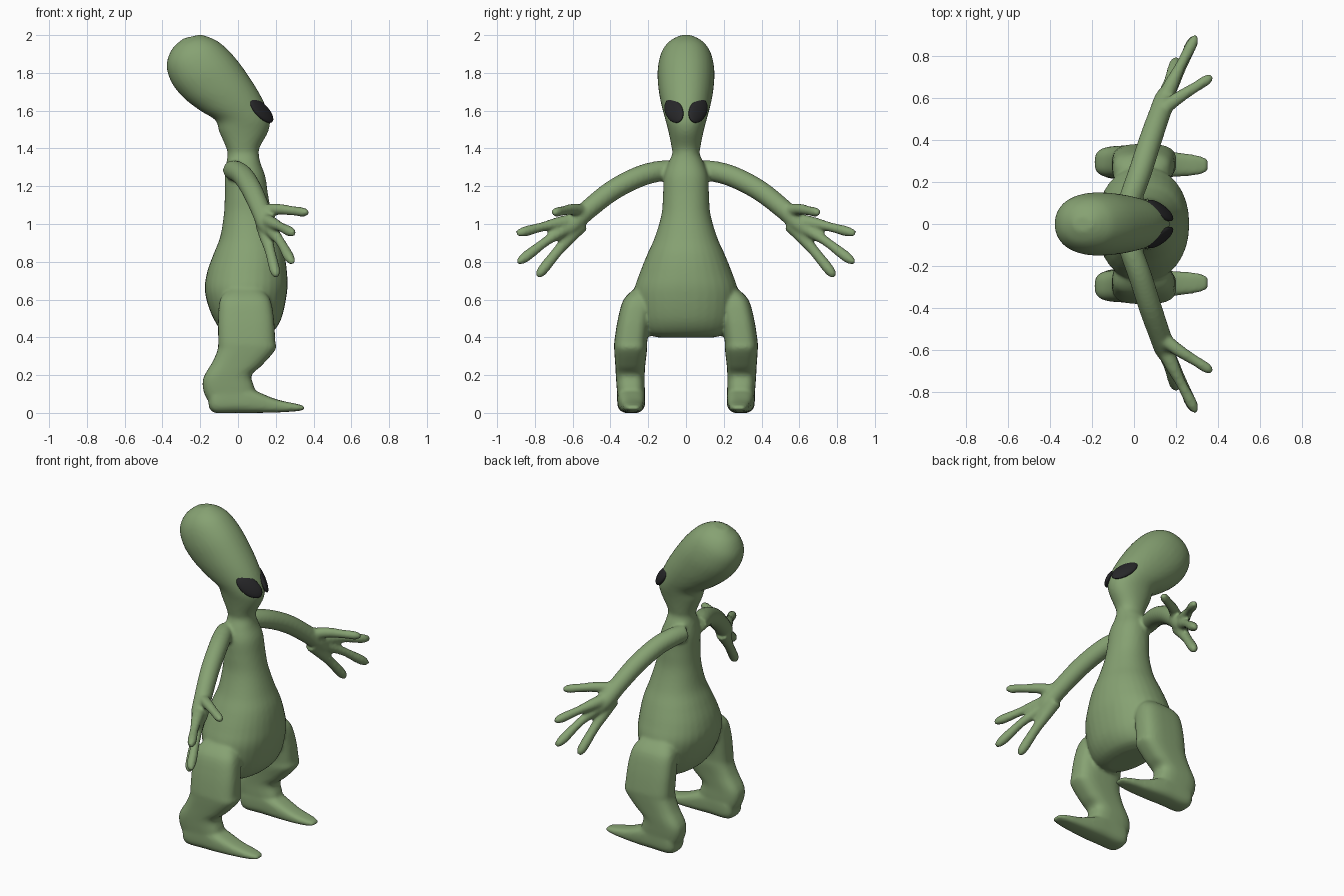
import bpy, bmesh, math
from mathutils import Vector, Matrix

if "Cube" in bpy.data.objects:
    bpy.data.objects.remove(bpy.data.objects["Cube"])


def material(name, rgb):
    m = bpy.data.materials.new(name)
    m.diffuse_color = (*rgb, 1)
    m.use_nodes = True
    m.node_tree.nodes["Principled BSDF"].inputs["Base Color"].default_value = m.diffuse_color
    return m


def spline(rows, steps=5):
    """Catmull-Rom interpolation of number rows."""
    out = []
    for i in range(len(rows) - 1):
        a, b, c, d = (rows[min(max(i + k, 0), len(rows) - 1)] for k in (-1, 0, 1, 2))
        for s in range(steps):
            t = s / steps
            out.append([0.5 * (2 * q + (r - p) * t + (2 * p - 5 * q + 4 * r - w) * t * t
                               + (3 * q - p - 3 * r + w) * t ** 3)
                        for p, q, r, w in zip(a, b, c, d)])
    return out + [list(rows[-1])]


def skin(bm, rings, power=2.0, n=32):
    """Loft closed superellipse rings given as (centre, u axis, v axis)."""
    def shape(v):
        return math.copysign(abs(v) ** (2 / power), v)
    loops = []
    for c, u, v in rings:
        loops.append([bm.verts.new(c + u * shape(math.cos(a)) + v * shape(math.sin(a)))
                      for a in (2 * math.pi * k / n for k in range(n))])
    for p, q in zip(loops, loops[1:]):
        for k in range(n):
            bm.faces.new((p[k], p[k - 1], q[k - 1], q[k]))
    bm.faces.new(loops[0])
    bm.faces.new(loops[-1][::-1])


def profile(bm, rows, side=1, power=2.0):
    """Rows: back x, back z, front x, front z, y centre, half width."""
    rings = []
    for bx, bz, fx, fz, y, w in spline(rows):
        b, f = Vector((bx, y * side, bz)), Vector((fx, y * side, fz))
        rings.append(((b + f) / 2, (f - b) / 2, Vector((0, w, 0))))
    skin(bm, rings, power)


def tube(bm, rows, side):
    """Rows: x, y, z, radius."""
    rows = spline(rows)
    pts = [Vector((x, y * side, z)) for x, y, z, r in rows]
    rings = []
    for i, p in enumerate(pts):
        t = (pts[min(i + 1, len(pts) - 1)] - pts[max(i - 1, 0)]).normalized()
        u = t.cross(Vector((0, 0, 1))).normalized()
        rings.append((p, u * rows[i][3], t.cross(u) * rows[i][3]))
    skin(bm, rings, n=20)


bm = bmesh.new()

# torso, neck and swept-back head
trunk = [(-.02, .40, .12, .40, .15), (-.08, .425, .18, .425, .22), (-.14, .52, .23, .50, .26),
         (-.175, .64, .26, .64, .275), (-.165, .74, .26, .74, .245), (-.13, .84, .245, .84, .205),
         (-.095, .93, .215, .93, .165), (-.075, 1.05, .18, 1.05, .13), (-.07, 1.15, .16, 1.15, .122),
         (-.07, 1.25, .145, 1.25, .117), (-.062, 1.32, .12, 1.32, .095), (-.055, 1.37, .11, 1.37, .073),
         (-.065, 1.41, .117, 1.41, .077), (-.10, 1.49, .16, 1.49, .093), (-.12, 1.55, .168, 1.56, .11),
         (-.20, 1.60, .13, 1.66, .13), (-.29, 1.67, .065, 1.77, .146), (-.352, 1.75, -.015, 1.88, .15),
         (-.378, 1.84, -.09, 1.955, .132), (-.35, 1.925, -.15, 1.988, .092), (-.29, 1.982, -.20, 2.003, .035)]
profile(bm, [(*r[:4], 0, r[4]) for r in trunk], power=2.15)

leg = [(-.05, .66, .12, .66, .21, .06), (-.095, .60, .17, .60, .25, .08), (-.105, .50, .19, .50, .275, .085),
       (-.105, .38, .197, .38, .292, .087), (-.108, .335, .198, .335, .293, .087),
       (-.135, .27, .125, .25, .295, .08), (-.185, .18, .072, .20, .295, .076),
       (-.178, .10, .085, .14, .292, .074), (-.14, .04, .10, .08, .29, .07)]
foot = [(-.155, .03, -.155, .10, .29, .045), (-.12, .0, -.12, .14, .29, .072), (0, 0, 0, .15, .29, .074),
        (.09, 0, .09, .118, .288, .07), (.20, .002, .20, .073, .283, .058),
        (.30, .008, .30, .05, .28, .047), (.35, .015, .35, .038, .28, .03)]
arm = [(-.035, .07, 1.285, .05), (-.01, .14, 1.28, .055), (.03, .25, 1.25, .056), (.075, .39, 1.177, .055),
       (.12, .52, 1.075, .052), (.15, .60, 1.00, .05), (.17, .645, .955, .03)]
fingers = [
    [(.13, .54, 1.07, .035), (.21, .60, 1.078, .03), (.29, .65, 1.07, .025), (.345, .685, 1.063, .025), (.373, .703, 1.06, .012)],
    [(.14, .58, 1.02, .04), (.18, .67, 1.005, .034), (.225, .76, .985, .025), (.275, .855, .96, .027), (.295, .897, .95, .013)],
    [(.14, .58, 1.01, .04), (.18, .66, .96, .034), (.225, .745, .905, .025), (.27, .85, .825, .028), (.29, .892, .795, .013)],
    [(.13, .55, 1.0, .04), (.15, .62, .925, .034), (.17, .68, .855, .028), (.195, .76, .755, .028), (.205, .785, .72, .013)]]

# mirrored limbs
for s in (-1, 1):
    profile(bm, leg, s, 3)
    profile(bm, foot, s, 3)
    for path in [arm] + fingers:
        tube(bm, path, s)

bmesh.ops.recalc_face_normals(bm, faces=bm.faces[:])
mesh = bpy.data.meshes.new("alien_body")
bm.to_mesh(mesh)
bm.free()
body = bpy.data.objects.new("alien_body", mesh)
bpy.context.collection.objects.link(body)
mesh.materials.append(material("green_skin", (.24, .36, .17)))

# fuse all limbs into one soft skin
fuse = body.modifiers.new("fuse", 'REMESH')
fuse.mode = 'VOXEL'
fuse.voxel_size = .01
fuse.use_smooth_shade = True
soft = body.modifiers.new("soften", 'SMOOTH')
soft.factor = .5
soft.iterations = 6

# slanted almond eyes
black = material("eye_black", (.02, .02, .022))
for s, label in ((-1, "right_eye"), (1, "left_eye")):
    long = Vector((.12, -.07 * s, -.11)).normalized()
    out = Vector((.65, .55 * s, .36))
    out = (out - long * out.dot(long)).normalized()
    rot = Matrix((long, out.cross(long), out)).transposed().to_4x4()
    bpy.ops.mesh.primitive_uv_sphere_add(segments=32, ring_count=16, radius=1)
    eye = bpy.context.object
    eye.name = label
    eye.matrix_world = (Matrix.Translation((.125, .064 * s, 1.60)) @ rot
                        @ Matrix.Diagonal((.088, .05, .02, 1)))
    eye.data.materials.append(black)
    bpy.ops.object.shade_smooth()
